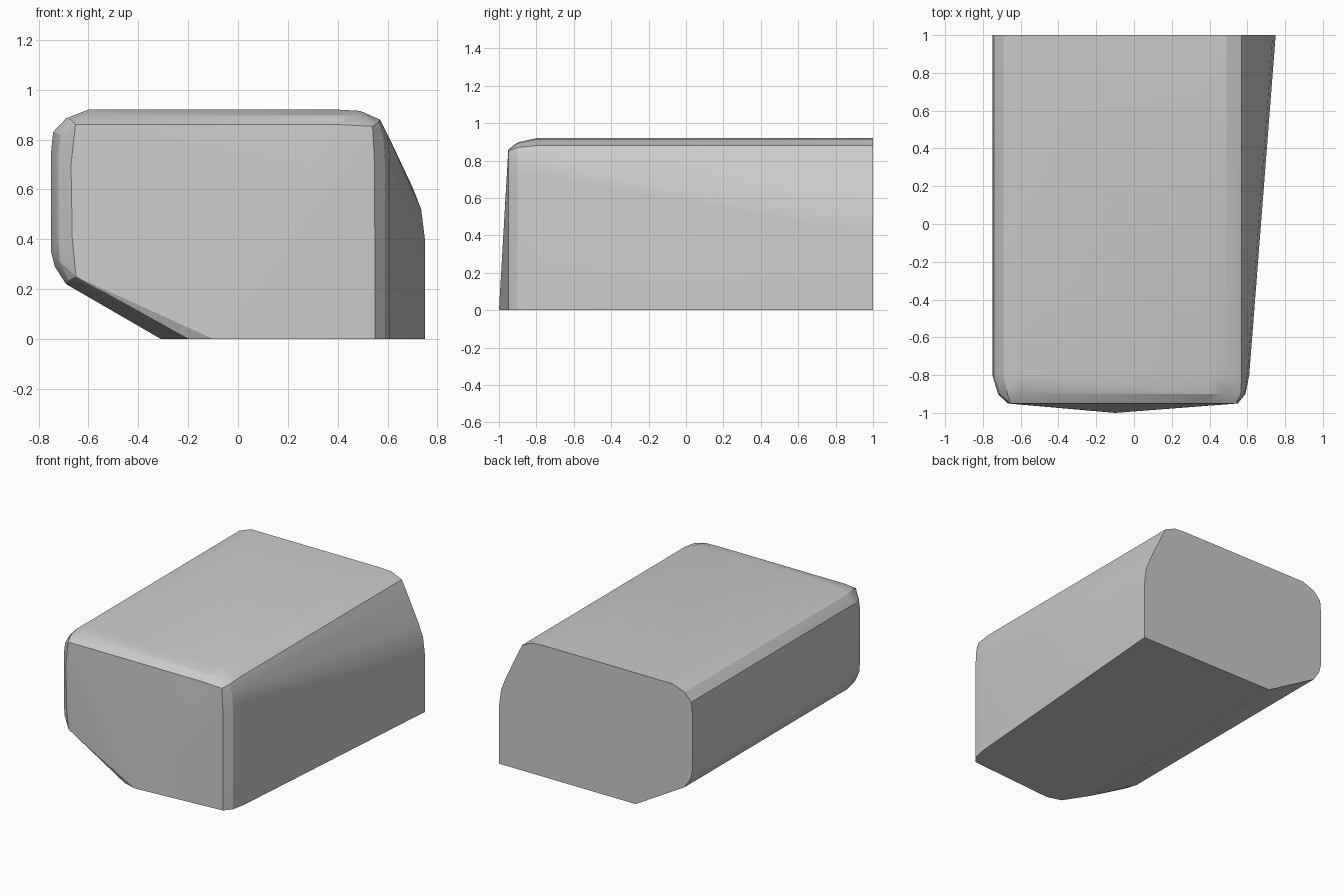
import bpy, bmesh

if "Cube" in bpy.data.objects:
    bpy.data.objects.remove(bpy.data.objects["Cube"])

# Upper-left outline shared by the back and the main front section (x, z)
left = [(-0.31, 0), (-0.69, 0.22), (-0.735, 0.29), (-0.75, 0.35), (-0.75, 0.75),
        (-0.742, 0.83), (-0.69, 0.885), (-0.6, 0.92)]
top = [(0.4, 0.92), (0.49, 0.915), (0.57, 0.88)]

# Cross-sections from back to front: y -> outline
sections = {
    1.0: left + top + [(0.61, 0.8), (0.70, 0.61), (0.735, 0.52), (0.75, 0.4), (0.75, 0)],
    -0.8: left + top + [(0.6, 0.82), (0.61, 0.72), (0.61, 0)],
    -0.9: [(-0.24, 0), (-0.68, 0.235), (-0.715, 0.31), (-0.72, 0.4), (-0.72, 0.75),
           (-0.71, 0.82), (-0.67, 0.88), (-0.6, 0.897), (0.4, 0.897), (0.48, 0.893),
           (0.565, 0.87), (0.585, 0.8), (0.59, 0.72), (0.59, 0)],
    -0.95: [(-0.65, 0.25), (-0.665, 0.4), (-0.67, 0.7), (-0.652, 0.86),
            (0.4, 0.86), (0.54, 0.853), (0.548, 0.7), (0.55, 0)],
    -0.97: [(-0.2, 0)],
    -1.0: [(-0.1, 0)],
}

# Body: convex skin around the sections
bm = bmesh.new()
for y, outline in sections.items():
    for x, z in outline:
        bm.verts.new((x, y, z))
hull = bmesh.ops.convex_hull(bm, input=bm.verts[:])
loose = [v for v in bm.verts if not v.link_faces]
bmesh.ops.delete(bm, geom=loose, context='VERTS')
bmesh.ops.dissolve_limit(bm, angle_limit=0.01, verts=bm.verts[:], edges=bm.edges[:])
bmesh.ops.recalc_face_normals(bm, faces=bm.faces[:])

mesh = bpy.data.meshes.new("rounded_block")
bm.to_mesh(mesh)
bm.free()
block = bpy.data.objects.new("rounded_block", mesh)
bpy.context.collection.objects.link(block)
bpy.context.view_layer.objects.active = block
block.select_set(True)
bpy.ops.object.shade_smooth_by_angle(angle=0.3)
